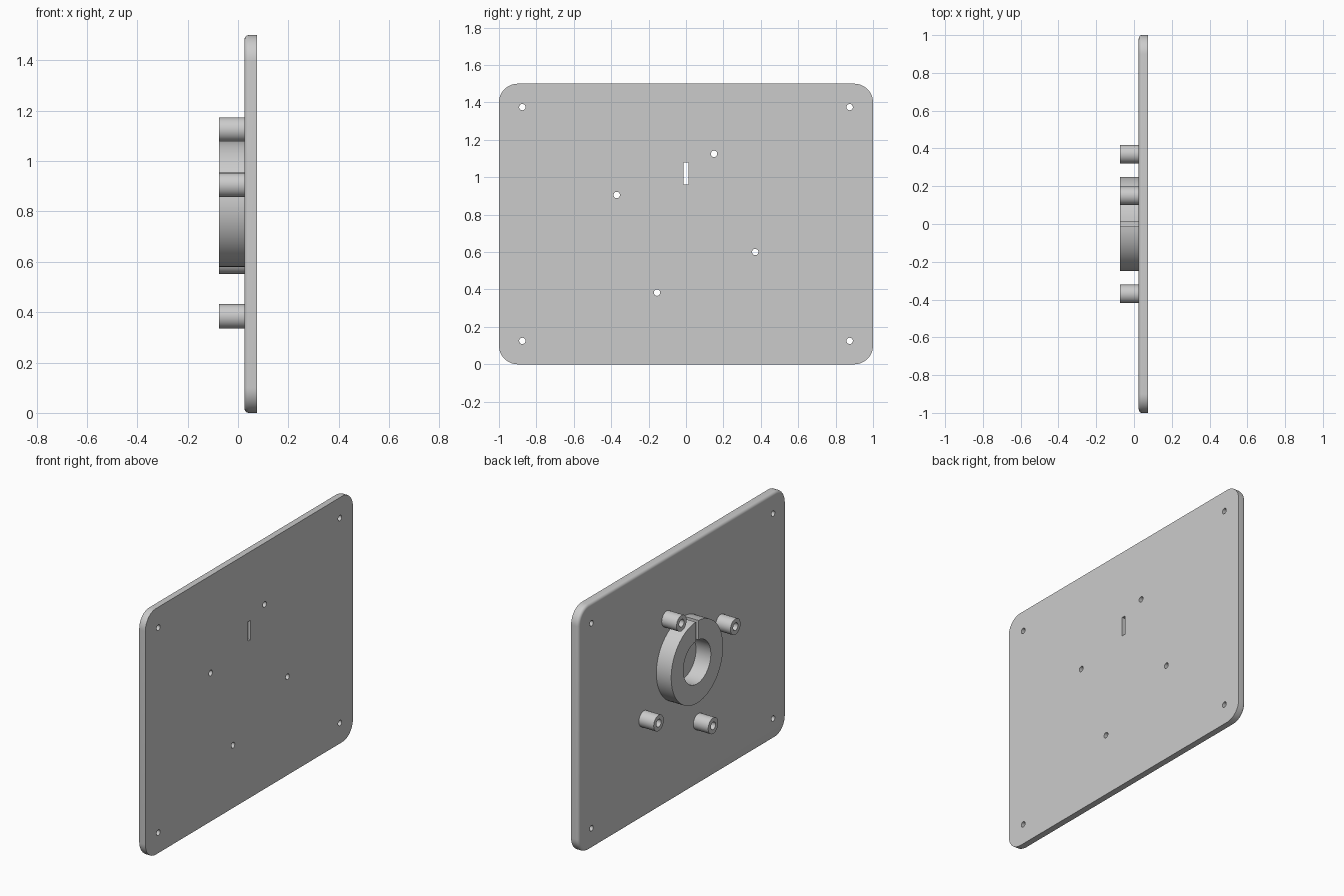
import bpy, bmesh, math
from mathutils import Vector

cube = bpy.data.objects.get("Cube")
if cube:
    bpy.data.objects.remove(cube, do_unlink=True)

BACK, FACE, FRONT = -0.075, 0.025, 0.075     # x of boss ends, plate inner and outer faces
BOSSES = [(0.15, 1.125), (-0.37, 0.905), (0.37, 0.60), (-0.155, 0.383)]
SCREWS = [(y, z) for y in (-0.875, 0.875) for z in (0.125, 1.375)]
RING_Z, RING_R, BORE_R, SLOT = 0.83, 0.25, 0.132, 0.013

grey = bpy.data.materials.new("plain grey")
grey.use_nodes = True
grey.diffuse_color = (0.6, 0.6, 0.6, 1)
grey.node_tree.nodes["Principled BSDF"].inputs["Base Color"].default_value = (0.6, 0.6, 0.6, 1)


def arc(cy, cz, r, a0, a1, steps):
    """Points of an arc in the yz plane."""
    return [(cy + r * math.cos(a0 + (a1 - a0) * i / steps),
             cz + r * math.sin(a0 + (a1 - a0) * i / steps)) for i in range(steps + 1)]


def circle(cy, cz, r, steps=32):
    return arc(cy, cz, r, 0, math.tau, steps)[:-1]


def prism(bm, outline, x0, x1):
    """Extrude a yz outline along x."""
    face = bm.faces.new([bm.verts.new((x0, y, z)) for y, z in outline])
    out = bmesh.ops.extrude_face_region(bm, geom=[face])
    moved = [v for v in out["geom"] if isinstance(v, bmesh.types.BMVert)]
    bmesh.ops.translate(bm, verts=moved, vec=Vector((x1 - x0, 0, 0)))


def finish(bm, name):
    bmesh.ops.recalc_face_normals(bm, faces=bm.faces)
    mesh = bpy.data.meshes.new(name)
    bm.to_mesh(mesh)
    bm.free()
    mesh.materials.append(grey)
    ob = bpy.data.objects.new(name, mesh)
    bpy.context.collection.objects.link(ob)
    return ob


def activate(ob):
    bpy.ops.object.select_all(action="DESELECT")
    ob.select_set(True)
    bpy.context.view_layer.objects.active = ob


def smooth(ob):
    activate(ob)
    bpy.ops.object.shade_smooth_by_angle(angle=math.radians(30))


# Plate with rounded corners and a rounded rim on its inner face
bm = bmesh.new()
outline = []
for i, (y, z) in enumerate([(0.9, 1.4), (-0.9, 1.4), (-0.9, 0.1), (0.9, 0.1)]):
    outline += arc(y, z, 0.1, i * math.pi / 2, (i + 1) * math.pi / 2, 12)
prism(bm, outline, FACE, FRONT)
rim = [e for e in bm.edges if all(abs(v.co.x - FACE) < 1e-5 for v in e.verts)]
bmesh.ops.bevel(bm, geom=rim, offset=0.018, segments=5, profile=0.5, affect="EDGES")
plate = finish(bm, "plate")

# Holes and slot through the plate
bm = bmesh.new()
for y, z in SCREWS + BOSSES:
    prism(bm, circle(y, z, 0.017), FACE - 0.05, FRONT + 0.05)
z0, z1 = RING_Z + BORE_R, RING_Z + RING_R
prism(bm, [(-SLOT, z0), (SLOT, z0), (SLOT, z1), (-SLOT, z1)], FACE - 0.05, FRONT + 0.05)
cutter = finish(bm, "hole_cutter")
cutter.hide_render = True
cut = plate.modifiers.new("holes", "BOOLEAN")
cut.object, cut.operation, cut.solver = cutter, "DIFFERENCE", "EXACT"
activate(plate)
bpy.ops.object.modifier_apply(modifier=cut.name)
bpy.data.objects.remove(cutter, do_unlink=True)
smooth(plate)

# Split ring, open at the top
bm = bmesh.new()
a, b = math.asin(SLOT / RING_R), math.asin(SLOT / BORE_R)
top = math.pi / 2
split = arc(0, RING_Z, RING_R, top + a, top + math.tau - a, 72)
split += arc(0, RING_Z, BORE_R, top + math.tau - b, top + b, 72)
prism(bm, split, BACK, FACE)
smooth(finish(bm, "split_ring"))

# Hollow mounting bosses
for n, (y, z) in enumerate(BOSSES, 1):
    bm = bmesh.new()
    section = [(BACK, 0.023), (BACK, 0.0485), (FACE, 0.0485), (FACE, 0.023)]
    verts = [bm.verts.new((x, y + r, z)) for x, r in section]
    edges = [bm.edges.new((verts[i], verts[(i + 1) % 4])) for i in range(4)]
    bmesh.ops.spin(bm, geom=verts + edges, cent=(0, y, z), axis=(1, 0, 0),
                   angle=math.tau, steps=32)
    bmesh.ops.remove_doubles(bm, verts=bm.verts, dist=1e-5)
    smooth(finish(bm, f"boss_{n}"))
